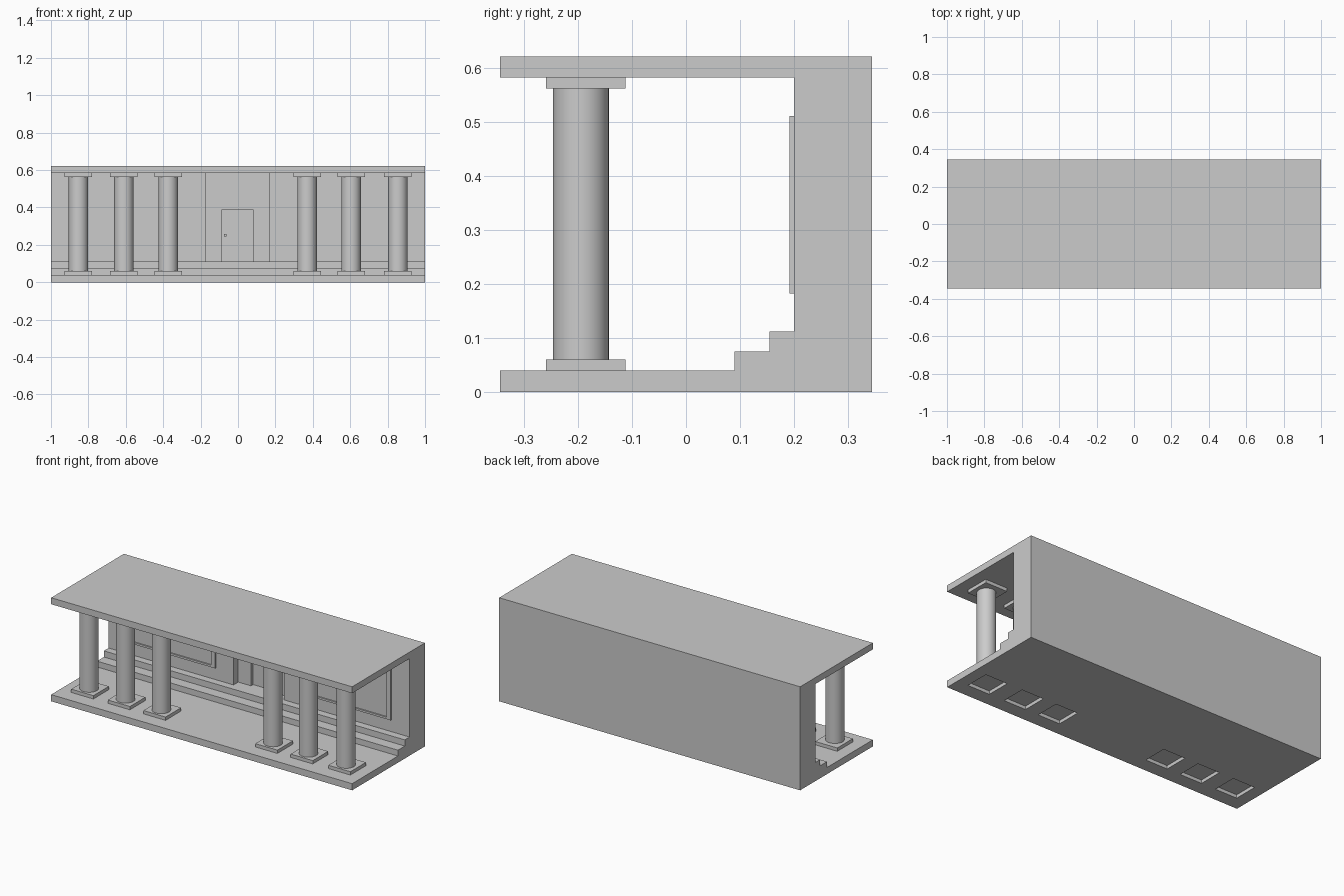
import bpy, bmesh
from mathutils import Vector

if "Cube" in bpy.data.objects:
    bpy.data.objects.remove(bpy.data.objects["Cube"])


def finish(bm, name):
    bmesh.ops.recalc_face_normals(bm, faces=bm.faces[:])
    me = bpy.data.meshes.new(name)
    bm.to_mesh(me)
    bm.free()
    ob = bpy.data.objects.new(name, me)
    bpy.context.collection.objects.link(ob)
    return ob


def add_box(bm, x0, x1, y0, y1, z0, z1):
    geom = bmesh.ops.create_cube(bm, size=1)
    for v in geom["verts"]:
        v.co = Vector((x1 if v.co.x > 0 else x0,
                       y1 if v.co.y > 0 else y0,
                       z1 if v.co.z > 0 else z0))


def box(name, *dims):
    bm = bmesh.new()
    add_box(bm, *dims)
    return finish(bm, name)


COLUMN_X = (-0.853, -0.61, -0.373, 0.37, 0.605, 0.855)
COL_Y, PLINTH_Y, HALF = -0.195, -0.186, 0.0735
Y0, Y1 = -0.345, 0.345
STEP, CEIL, TOP = 0.112, 0.583, 0.622
WALL, RECESS, DOOR = 0.2, 0.245, 0.265

# Shell: floor, steps, back wall and roof as one extruded section
profile = [(Y0, 0), (Y1, 0), (Y1, TOP), (Y0, TOP), (Y0, CEIL), (RECESS, CEIL),
           (RECESS, STEP), (0.155, STEP), (0.155, 0.075), (0.09, 0.075),
           (0.09, 0.04), (Y0, 0.04)]
bm = bmesh.new()
face = bm.faces.new([bm.verts.new((-1, y, z)) for y, z in profile])
ext = bmesh.ops.extrude_face_region(bm, geom=[face])
for v in ext["geom"]:
    if isinstance(v, bmesh.types.BMVert):
        v.co.x = 1
shell = finish(bm, "floor_wall_and_roof")

# Openings: doorway niche and shallow sockets under each column
bm = bmesh.new()
add_box(bm, -0.085, 0.08, 0.22, DOOR, STEP, 0.39)
for x in COLUMN_X:
    add_box(bm, x - HALF, x + HALF, PLINTH_Y - HALF, PLINTH_Y + HALF, -0.02, 0.02)
cutter = finish(bm, "opening_cutter")
cutter.hide_render = True
cutter.hide_viewport = True
mod = shell.modifiers.new("openings", "BOOLEAN")
mod.operation = "DIFFERENCE"
mod.solver = "EXACT"
mod.object = cutter

# Front wall blocks on both sides of the entrance recess
box("wall_left", -1, -0.17, WALL, RECESS, STEP, CEIL)
box("wall_right", 0.165, 1, WALL, RECESS, STEP, CEIL)

# Door handle
box("door_handle", -0.075, -0.062, DOOR - 0.015, DOOR, 0.245, 0.258)

# Window frames, a shallow rim around each pane
for side, a, b in (("left", -0.88, -0.287), ("right", 0.287, 0.88)):
    bm = bmesh.new()
    y = 0.192
    add_box(bm, a, a + 0.028, y, WALL, 0.183, 0.512)
    add_box(bm, b - 0.028, b, y, WALL, 0.183, 0.512)
    add_box(bm, a + 0.028, b - 0.028, y, WALL, 0.183, 0.195)
    add_box(bm, a + 0.028, b - 0.028, y, WALL, 0.5, 0.512)
    finish(bm, "window_frame_" + side)

# Columns with square plinth and cap
for i, x in enumerate(COLUMN_X, 1):
    for part, z0, z1 in (("plinth", 0.04, 0.06), ("cap", 0.563, CEIL)):
        box(f"column_{part}_{i}", x - HALF, x + HALF,
            PLINTH_Y - HALF, PLINTH_Y + HALF, z0, z1)
    bpy.ops.mesh.primitive_cylinder_add(vertices=32, radius=0.052, depth=0.503,
                                        location=(x, COL_Y, 0.3115))
    bpy.context.object.name = f"column_shaft_{i}"
    bpy.ops.object.shade_smooth_by_angle()
